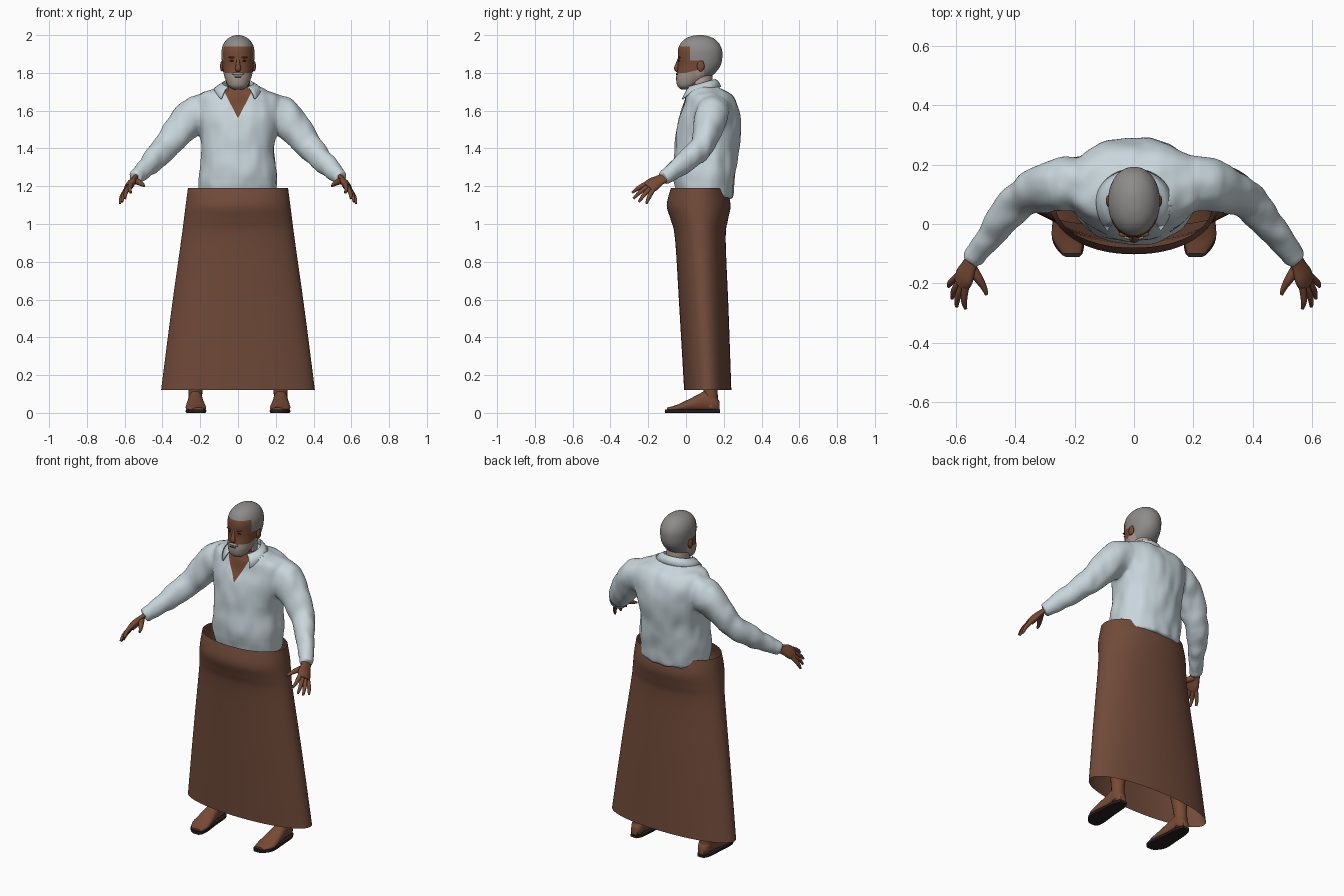
import bpy, bmesh, math
from mathutils import Vector, noise

cube = bpy.data.objects.get("Cube")
if cube:
    bpy.data.objects.remove(cube)


def material(name, rgb):
    m = bpy.data.materials.new(name)
    m.use_nodes = True
    m.diffuse_color = (*rgb, 1)
    m.node_tree.nodes["Principled BSDF"].inputs["Base Color"].default_value = (*rgb, 1)
    return m


SHIRT = material("pale shirt", (0.58, 0.67, 0.71))
CLOTH = material("brown cloth", (0.165, 0.07, 0.042))
SKIN = material("brown skin", (0.185, 0.07, 0.036))
HAIR = material("grey hair", (0.27, 0.26, 0.25))
BEARD = material("pale beard", (0.36, 0.30, 0.265))
NAPE = material("pale nape", (0.46, 0.35, 0.31))
DARK = material("dark sole", (0.02, 0.014, 0.014))


def spline(rows, steps):
    """Catmull-Rom interpolation of number rows."""
    out = []
    for i in range(len(rows) - 1):
        a, b, c, d = (rows[max(0, min(len(rows) - 1, i + k))] for k in (-1, 0, 1, 2))
        for s in range(steps):
            t = s / steps
            out.append([0.5 * (2 * q + (r - p) * t + (2 * p - 5 * q + 4 * r - u) * t * t
                               + (3 * q - p - 3 * r + u) * t ** 3)
                        for p, q, r, u in zip(a, b, c, d)])
    return out + [list(rows[-1])]


def loft(name, rings, mats, n=24, power=2, caps=True):
    """Skin over rings given as (centre, half axis u, half axis v)."""
    bm = bmesh.new()
    loops = []
    for c, u, v in rings:
        loop = []
        for k in range(n):
            a = 2 * math.pi * k / n
            ca, sa = math.cos(a), math.sin(a)
            x = math.copysign(abs(ca) ** (2 / power), ca)
            y = math.copysign(abs(sa) ** (2 / power), sa)
            loop.append(bm.verts.new(Vector(c) + Vector(u) * x + Vector(v) * y))
        loops.append(loop)
    for p, q in zip(loops, loops[1:]):
        for k in range(n):
            j = (k + 1) % n
            bm.faces.new((p[k], p[j], q[j], q[k]))
    if caps:
        bm.faces.new(loops[0])
        bm.faces.new(loops[-1])
        bmesh.ops.recalc_face_normals(bm, faces=bm.faces)
    return finish(name, bm, mats)


def finish(name, bm, mats, angle=50):
    me = bpy.data.meshes.new(name)
    bm.to_mesh(me)
    bm.free()
    ob = bpy.data.objects.new(name, me)
    bpy.context.collection.objects.link(ob)
    for m in mats:
        me.materials.append(m)
    bpy.ops.object.select_all(action="DESELECT")
    ob.select_set(True)
    bpy.context.view_layer.objects.active = ob
    bpy.ops.object.shade_smooth_by_angle(angle=math.radians(angle))
    return ob


def upright(name, rows, mats, n=48, power=2, steps=4, caps=True):
    """Rows of (z, half width, front y, back y)."""
    rings = [((0, (f + b) / 2, z), (w, 0, 0), (0, (b - f) / 2, 0))
             for z, w, f, b in spline(rows, steps)]
    return loft(name, rings, mats, n, power, caps)


def tube(name, rows, mat, side=1, n=16, wide=(0, 0.31, 0.95), flat=1, steps=4):
    """Rows of (x, y, z, radius); wide sets the broad axis of a flat section."""
    pts = [(Vector((x * side, y, z)), r) for x, y, z, r in spline(rows, steps)]
    rings = []
    for i, (p, r) in enumerate(pts):
        t = (pts[min(i + 1, len(pts) - 1)][0] - pts[max(i - 1, 0)][0]).normalized()
        w = Vector((wide[0] * side, *wide[1:]))
        w = (w - t * w.dot(t)).normalized()
        rings.append((p, w * r, t.cross(w) * r * flat))
    return loft(name, rings, [mat], n)


def blob(name, centre, size, mat):
    bm = bmesh.new()
    bmesh.ops.create_uvsphere(bm, u_segments=16, v_segments=10, radius=1)
    for v in bm.verts:
        v.co = Vector(centre) + Vector(a * b for a, b in zip(v.co, size))
    return finish(name, bm, [mat])


def recolour(ob, cuts, rule):
    """Cut along planes, then pick each face's material by a rule."""
    bm = bmesh.new()
    bm.from_mesh(ob.data)
    for co, no in cuts:
        bmesh.ops.bisect_plane(bm, geom=bm.verts[:] + bm.edges[:] + bm.faces[:],
                               plane_co=co, plane_no=no, dist=1e-5)
    for f in bm.faces:
        f.material_index = rule(f.calc_center_median())
    bm.to_mesh(ob.data)
    bm.free()


# Wrapped skirt, an open tube
upright("wrapped_skirt", [
    (0.122, 0.407, -0.01, 0.24), (0.55, 0.352, -0.035, 0.225), (0.92, 0.3, -0.058, 0.21),
    (1.02, 0.287, -0.08, 0.222), (1.1, 0.277, -0.102, 0.236), (1.19, 0.265, -0.08, 0.215)],
    [CLOTH], n=72, power=2.1, caps=False)

# Shirt: torso and sleeves fused into one surface
shirt = upright("shirt", [
    (1.14, 0.2, -0.045, 0.245), (1.25, 0.205, -0.065, 0.257), (1.38, 0.192, -0.062, 0.275),
    (1.48, 0.2, -0.052, 0.287), (1.56, 0.222, -0.037, 0.287), (1.63, 0.235, -0.012, 0.272),
    (1.68, 0.21, 0.0, 0.245), (1.71, 0.145, 0.01, 0.205), (1.73, 0.09, 0.02, 0.16)],
    [SHIRT, SKIN], power=2.2)
sleeve_rows = [(0.12, 0.14, 1.59, 0.09), (0.22, 0.135, 1.58, 0.1), (0.29, 0.12, 1.52, 0.088),
               (0.375, 0.085, 1.415, 0.07), (0.44, 0.015, 1.345, 0.06),
               (0.5, -0.06, 1.285, 0.048), (0.548, -0.12, 1.243, 0.038)]
sleeves = [tube("sleeve", sleeve_rows, SHIRT, s, 24, flat=0.9) for s in (1, -1)]
bpy.ops.object.select_all(action="DESELECT")
for ob in (*sleeves, shirt):
    ob.select_set(True)
bpy.context.view_layer.objects.active = shirt
bpy.ops.object.join()
fuse = shirt.modifiers.new("fuse", "REMESH")
fuse.mode = "VOXEL"
fuse.voxel_size = 0.01
soften = shirt.modifiers.new("soften", "SMOOTH")
soften.iterations = 6
bpy.ops.object.modifier_apply(modifier="fuse")
bpy.ops.object.modifier_apply(modifier="soften")
normals = [v.normal.copy() for v in shirt.data.vertices]
for v, nrm in zip(shirt.data.vertices, normals):
    p = v.co
    fold = noise.noise(Vector((p.x * 16, p.y * 16, p.z * 9)))
    v.co += nrm * (0.002 + 0.008 * fold)
bpy.ops.object.shade_smooth_by_angle(angle=math.radians(60))

# Open neck of the shirt
APEX, SLOPE = 1.56, 0.52
recolour(shirt, [((0, 0, APEX), (s, 0, -SLOPE)) for s in (1, -1)],
         lambda c: int(c.y < 0.07 and abs(c.x) < (c.z - APEX) * SLOPE))

# Folded collar, open at the front: stand, crease and flap
bm = bmesh.new()
strips = []
for k in range(33):
    a = math.radians(38 + 284 * k / 32)
    sx, cy = math.sin(a), -math.cos(a)
    front = (1 - cy) / 2
    point = max(0, -cy) ** 2
    strips.append([bm.verts.new((r * sx, 0.077 + q * cy, z)) for r, q, z in (
        (0.078, 0.074, 1.71 - 0.03 * front), (0.083, 0.08, 1.768 - 0.045 * front),
        (0.105 + 0.012 * point, 0.094, 1.757 - 0.05 * front),
        (0.128 + 0.03 * point, 0.11 + 0.025 * point, 1.728 - 0.02 * front - 0.075 * point))])
for p, q in zip(strips, strips[1:]):
    for i in range(3):
        bm.faces.new((p[i], p[i + 1], q[i + 1], q[i]))
collar = finish("collar", bm, [SHIRT], 70)
collar.modifiers.new("cloth", "SOLIDIFY").thickness = 0.008

# Neck
neck = upright("neck", [(1.64, 0.07, 0.0, 0.15), (1.72, 0.064, 0.008, 0.142),
                        (1.8, 0.062, 0.02, 0.14)], [SKIN, NAPE], n=32)
recolour(neck, [((0, 0.05, 0), (0, 1, 0))], lambda c: int(c.y > 0.05))

# Head with hair and beard areas
head = upright("head", [
    (1.712, 0.025, -0.025, 0.03), (1.73, 0.05, -0.045, 0.055), (1.765, 0.067, -0.052, 0.11),
    (1.8, 0.077, -0.048, 0.155), (1.84, 0.083, -0.042, 0.183), (1.88, 0.087, -0.043, 0.192),
    (1.925, 0.086, -0.042, 0.19), (1.96, 0.073, -0.026, 0.172), (1.983, 0.052, 0.0, 0.145),
    (1.996, 0.027, 0.034, 0.112), (2.0, 0.006, 0.062, 0.085)],
    [SKIN, HAIR, BEARD, NAPE], power=2.1)


def head_colour(c):
    sideburn = c.z > 1.865 and c.y > 0.02
    if c.z > 1.94 or sideburn or (c.z > 1.77 and c.y > 0.095):
        return 1
    if c.z < 1.8 + 0.25 * max(0, c.y):
        return 2 if c.y < 0.055 else 3
    return 0


recolour(head, [((0, 0, z), (0, 0, 1)) for z in (1.94, 1.865, 1.8, 1.77)]
         + [((0, y, 0), (0, 1, 0)) for y in (0, 0.02, 0.055, 0.095)]
         + [((0, 0, 1.8), (0, -0.25, 1))], head_colour)

# Facial features
tube("nose", [(0, -0.036, 1.88, 0.007), (0, -0.047, 1.845, 0.011), (0, -0.051, 1.822, 0.016),
              (0, -0.043, 1.81, 0.01)], SKIN, wide=(1, 0, 0), flat=0.8)
blob("mouth", (0, -0.05, 1.779), (0.022, 0.004, 0.003), DARK)
blob("moustache", (0, -0.046, 1.795), (0.034, 0.008, 0.008), BEARD)
for s, side in ((1, "left"), (-1, "right")):
    blob(side + "_eye", (0.031 * s, -0.036, 1.864), (0.013, 0.004, 0.004), DARK)
    blob(side + "_brow", (0.032 * s, -0.035, 1.882), (0.02, 0.008, 0.005), SKIN)
    blob(side + "_ear", (0.085 * s, 0.078, 1.835), (0.01, 0.02, 0.028), SKIN)

# Hands, legs and sandals
FAN = Vector((-0.47, -0.68, 0.57))
KNUCKLE = Vector((0.582, -0.2, 1.19))
TIPS = {"index": (0.568, -0.285, 1.165), "middle": (0.598, -0.278, 1.135),
        "ring": (0.613, -0.25, 1.117), "little": (0.625, -0.21, 1.108)}
for s, side in ((1, "left"), (-1, "right")):
    tube(side + "_palm", [(0.535, -0.1, 1.255, 0.029), (0.555, -0.14, 1.232, 0.032),
                          (0.57, -0.175, 1.21, 0.042), (*KNUCKLE, 0.038)],
         SKIN, s, wide=FAN, flat=0.5)
    for k, (finger, tip) in enumerate(TIPS.items()):
        base = KNUCKLE + FAN * (0.03 - 0.02 * k)
        root = base - (Vector(tip) - base) * 0.15
        mid = base.lerp(Vector(tip), 0.55) + Vector((0.005, 0, 0.004))
        tube(f"{side}_{finger}_finger", [(*root, 0.013), (*mid, 0.011), (*tip, 0.006)],
             SKIN, s, 10)
    tube(side + "_thumb", [(0.552, -0.14, 1.23, 0.018), (0.527, -0.18, 1.222, 0.016),
                           (0.507, -0.212, 1.21, 0.011), (0.497, -0.238, 1.2, 0.006)],
         SKIN, s, 10)

    tube(side + "_leg", [(0.225, 0.135, 0.03, 0.036), (0.225, 0.13, 0.13, 0.038),
                         (0.21, 0.12, 0.32, 0.055), (0.18, 0.1, 0.55, 0.06),
                         (0.14, 0.09, 0.85, 0.08)], SKIN, s, wide=(0, 1, 0))
    foot = spline([(-0.1, 0.21, 0.032, 0.028), (-0.05, 0.222, 0.053, 0.042),
                   (0.0, 0.224, 0.051, 0.065), (0.06, 0.225, 0.043, 0.095),
                   (0.11, 0.225, 0.037, 0.12), (0.15, 0.225, 0.036, 0.1),
                   (0.178, 0.225, 0.02, 0.06)], 4)
    loft(side + "_foot", [((x * s, y, (top + 0.008) / 2), (w, 0, 0), (0, 0, (top - 0.008) / 2))
                          for y, x, w, top in foot], [SKIN], 20, 2.2)
    sole = spline([(-0.112, 0.207, 0.022), (-0.095, 0.212, 0.04), (-0.05, 0.222, 0.054),
                   (0.04, 0.225, 0.047), (0.14, 0.225, 0.039), (0.18, 0.225, 0.022)], 4)
    loft(side + "_sandal", [((x * s, y, 0.009), (w, 0, 0), (0, 0, 0.009))
                            for y, x, w in sole], [DARK], 20, 8)
